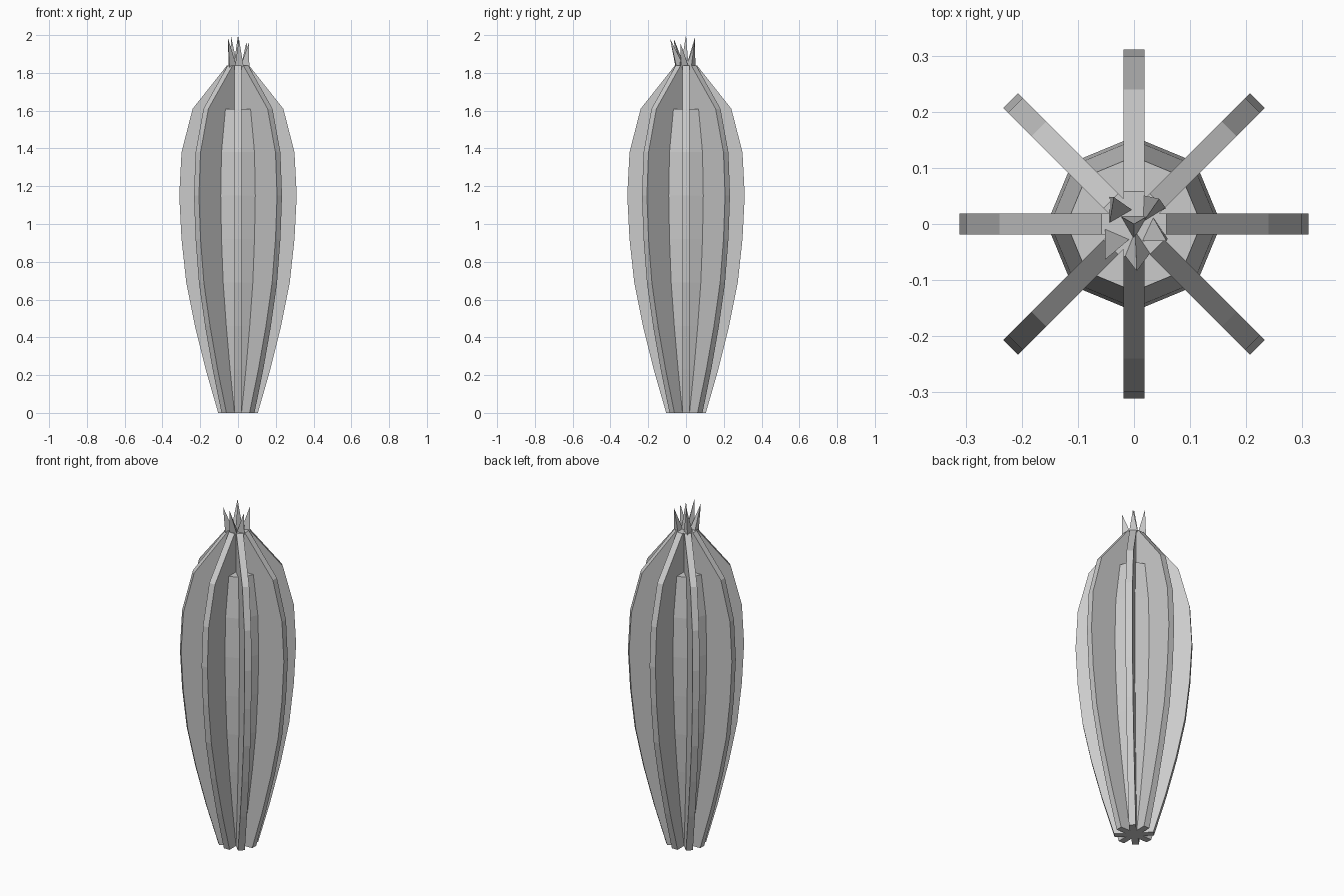
import bpy, bmesh
from math import pi, cos, sin
from mathutils import Matrix, Vector

if "Cube" in bpy.data.objects:
    bpy.data.objects.remove(bpy.data.objects["Cube"])

# outer rib radius at nine evenly spaced heights
RADII = [0.105, 0.171, 0.228, 0.274, 0.299, 0.311, 0.299, 0.24, 0.058]
STEP = 1.84 / 8
HALF = 0.0185


def make(name, bm):
    bmesh.ops.recalc_face_normals(bm, faces=bm.faces[:])
    me = bpy.data.meshes.new(name)
    bm.to_mesh(me)
    bm.free()
    ob = bpy.data.objects.new(name, me)
    bpy.context.collection.objects.link(ob)
    return ob


# eight flat ribs radiating from the axis
for k in range(8):
    bm = bmesh.new()
    pts = [(0, 0)] + [(r, i * STEP) for i, r in enumerate(RADII)] + [(0, 1.84)]
    face = bm.faces.new([bm.verts.new((x, -HALF, z)) for x, z in pts])
    ext = bmesh.ops.extrude_face_region(bm, geom=[face], use_keep_orig=True)
    vs = [g for g in ext['geom'] if isinstance(g, bmesh.types.BMVert)]
    bmesh.ops.translate(bm, verts=vs, vec=(0, 2 * HALF, 0))
    make(f"rib_{k + 1}", bm).rotation_euler.z = k * pi / 4

# eight-sided core, half as wide as the ribs and one step shorter
bm = bmesh.new()
rings = []
for i, r in enumerate(RADII[:8]):
    rings.append([bm.verts.new((r / 2 * cos(k * pi / 4), r / 2 * sin(k * pi / 4), i * STEP))
                  for k in range(8)])
for a, b in zip(rings, rings[1:]):
    for k in range(8):
        n = (k + 1) % 8
        bm.faces.new((a[k], a[n], b[n], b[k]))
bm.faces.new(rings[0])
bm.faces.new(rings[-1])
make("core", bm)

# tuft of three-sided spikes: base centre, tip
SPIKES = [((0, 0), (0, 0, 2.0)),
          ((-0.035, -0.03), (-0.052, -0.064, 1.98)),
          ((0.005, -0.04), (0.005, -0.084, 1.98)),
          ((0.036, -0.015), (0.058, -0.03, 1.96)),
          ((0.03, 0.028), (0.045, 0.045, 1.965)),
          ((-0.03, 0.025), (-0.036, 0.048, 1.99))]
for k, ((bx, by), tip) in enumerate(SPIKES):
    base = Vector((bx, by, 1.835))
    axis = Vector(tip) - base
    bm = bmesh.new()
    bmesh.ops.create_cone(bm, cap_ends=True, segments=3, radius1=0.027, radius2=0,
                          depth=axis.length)
    bmesh.ops.remove_doubles(bm, verts=bm.verts[:], dist=1e-5)
    rot = axis.to_track_quat('Z', 'Y').to_matrix().to_4x4()
    bm.transform(Matrix.Translation(base + axis / 2) @ rot @ Matrix.Rotation(k * 1.1, 4, 'Z'))
    make(f"spike_{k + 1}", bm)
